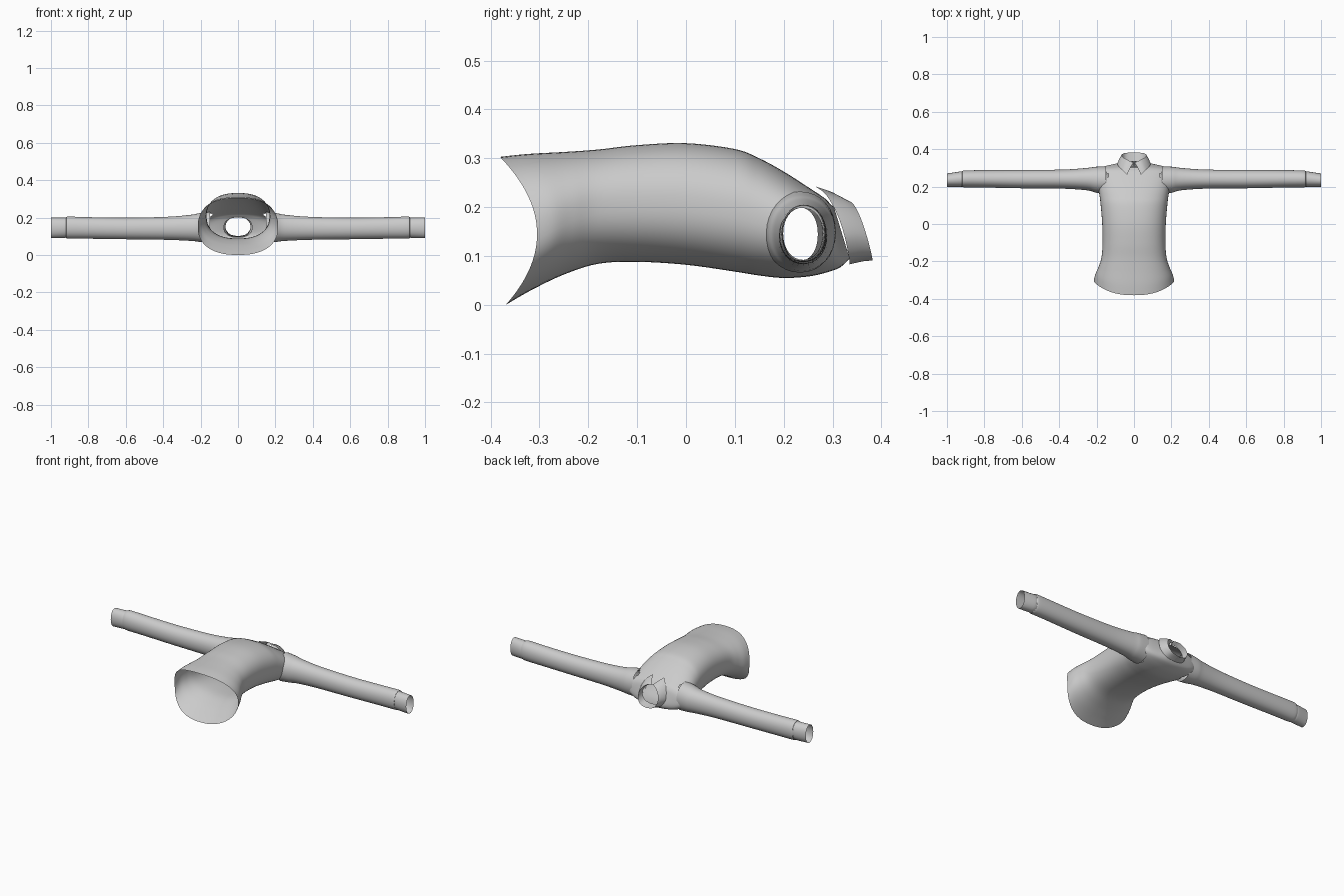
import bpy, bmesh, math

if "Cube" in bpy.data.objects:
    bpy.data.objects.remove(bpy.data.objects["Cube"])

cloth = bpy.data.materials.new("grey cloth")
cloth.diffuse_color = (0.6, 0.6, 0.6, 1)
cloth.use_nodes = True
cloth.node_tree.nodes["Principled BSDF"].inputs["Base Color"].default_value = cloth.diffuse_color


def resample(rows, steps):
    """Smooth (Catmull-Rom) interpolation between rows of numbers."""
    out = []
    for i in range(len(rows) - 1):
        a, b, c, d = (rows[max(i - 1, 0)], rows[i], rows[i + 1],
                      rows[min(i + 2, len(rows) - 1)])
        for k in range(steps):
            t = k / steps
            out.append([0.5 * (2 * q + (r - p) * t + (2 * p - 5 * q + 4 * r - s) * t * t
                               + (3 * q - p - 3 * r + s) * t ** 3)
                        for p, q, r, s in zip(a, b, c, d)])
    out.append(list(rows[-1]))
    return out


def grid_object(name, rows, closed, keep=lambda c: True, mirror=False):
    """Skin a list of point rows, keeping faces whose centre passes the rule."""
    bm = bmesh.new()
    vs = [[bm.verts.new(p) for p in row] for row in rows]
    n = len(rows[0])
    for r0, r1 in zip(vs, vs[1:]):
        for j in range(n if closed else n - 1):
            k = (j + 1) % n
            bm.faces.new((r0[j], r0[k], r1[k], r1[j]))
    bm.normal_update()
    drop = [f for f in bm.faces if not keep(f.calc_center_median())]
    bmesh.ops.delete(bm, geom=drop, context='FACES')
    bmesh.ops.recalc_face_normals(bm, faces=bm.faces)
    me = bpy.data.meshes.new(name)
    bm.to_mesh(me)
    bm.free()
    me.materials.append(cloth)
    ob = bpy.data.objects.new(name, me)
    bpy.context.collection.objects.link(ob)
    bpy.context.view_layer.objects.active = ob
    ob.select_set(True)
    bpy.ops.object.shade_smooth_by_angle(angle=math.radians(50))
    ob.select_set(False)
    if mirror:
        m = ob.modifiers.new("mirror", 'MIRROR')
        m.merge_threshold = 0.0005
    return ob


def ring(lo, hi, z0, z1, power, n):
    """Rounded outline: (sideways, z, signed height -1..1)."""
    pts = []
    for j in range(n):
        a = 2 * math.pi * j / n
        c, s = math.cos(a), math.sin(a)
        c = math.copysign(abs(c) ** (2 / power), c)
        s = math.copysign(abs(s) ** (2 / power), s)
        pts.append(((lo + hi) / 2 + c * (hi - lo) / 2,
                    (z0 + z1) / 2 + s * (z1 - z0) / 2, s))
    return pts


# Torso: y, half width, bottom, top, hem dip, neck tilt
torso_rows = [
    (-0.305, 0.215, 0.000, 0.303, 0.070, 0.006),
    (-0.270, 0.207, 0.030, 0.309, 0.050, 0.003),
    (-0.230, 0.190, 0.062, 0.313, 0.020, 0),
    (-0.180, 0.174, 0.084, 0.318, 0, 0),
    (-0.100, 0.168, 0.088, 0.327, 0, 0),
    (0.000, 0.170, 0.082, 0.331, 0, 0),
    (0.100, 0.178, 0.068, 0.319, 0, 0),
    (0.150, 0.184, 0.060, 0.300, 0, 0),
    (0.200, 0.192, 0.055, 0.273, 0, 0),
    (0.250, 0.198, 0.058, 0.241, 0, 0),
    (0.285, 0.194, 0.066, 0.219, 0, 0.002),
    (0.306, 0.160, 0.077, 0.206, 0, 0.010),
    (0.319, 0.075, 0.095, 0.200, 0, 0.016),
]
body = []
for y, w, z0, z1, dip, tilt in resample(torso_rows, 6):
    body.append([(x, y - dip * s * s - tilt * s, z)
                 for x, z, s in ring(-w, w, z0, z1, 2.35, 72)])


# Armholes are left open where the sleeves join
def outside_armhole(c):
    inside = ((c.y - 0.235) / 0.062) ** 2 + ((c.z - 0.15) / 0.072) ** 2 < 1
    return not (inside and abs(c.x) > 0.13)


grid_object("torso", body, True, outside_armhole)

# Sleeve: x, y low, y high, z low, z high, with a slight step at the cuff
sleeve_rows = [
    (0.150, 0.160, 0.307, 0.066, 0.232),
    (0.205, 0.168, 0.306, 0.070, 0.224),
    (0.250, 0.180, 0.300, 0.075, 0.215),
    (0.380, 0.189, 0.291, 0.081, 0.204),
    (0.600, 0.191, 0.289, 0.084, 0.199),
    (0.800, 0.195, 0.288, 0.087, 0.202),
    (0.905, 0.196, 0.286, 0.088, 0.205),
    (0.920, 0.199, 0.281, 0.092, 0.200),
    (0.935, 0.198, 0.280, 0.091, 0.199),
    (1.000, 0.198, 0.270, 0.090, 0.199),
]
arm = []
for x, y0, y1, z0, z1 in resample(sleeve_rows, 4):
    arm.append([(x, y, z) for y, z, s in ring(y0, y1, z0, z1, 2.1, 32)])
grid_object("sleeve", arm, True, mirror=True)

# Collar: half outlines from the front opening round to the back of the neck
stand = [(0.004, 0.305, 0.203), (0.035, 0.312, 0.198), (0.060, 0.318, 0.175),
         (0.067, 0.325, 0.145), (0.045, 0.333, 0.112), (0, 0.335, 0.100)]
fold = [(0.004, 0.328, 0.215), (0.035, 0.343, 0.206), (0.060, 0.358, 0.177),
        (0.066, 0.371, 0.138), (0.045, 0.380, 0.103), (0, 0.382, 0.091)]
flap = [(0.037, 0.264, 0.243), (0.062, 0.288, 0.224), (0.085, 0.312, 0.180),
        (0.087, 0.326, 0.135), (0.055, 0.334, 0.095), (0, 0.335, 0.083)]
stand, fold, flap = (resample(p, 5) for p in (stand, fold, flap))
middle = [[(a + b) / 2 + d for a, b, d in zip(p, q, (0, 0.003, 0.002))]
          for p, q in zip(fold, flap)]
grid_object("collar", [stand, fold, middle, flap], False, mirror=True)
